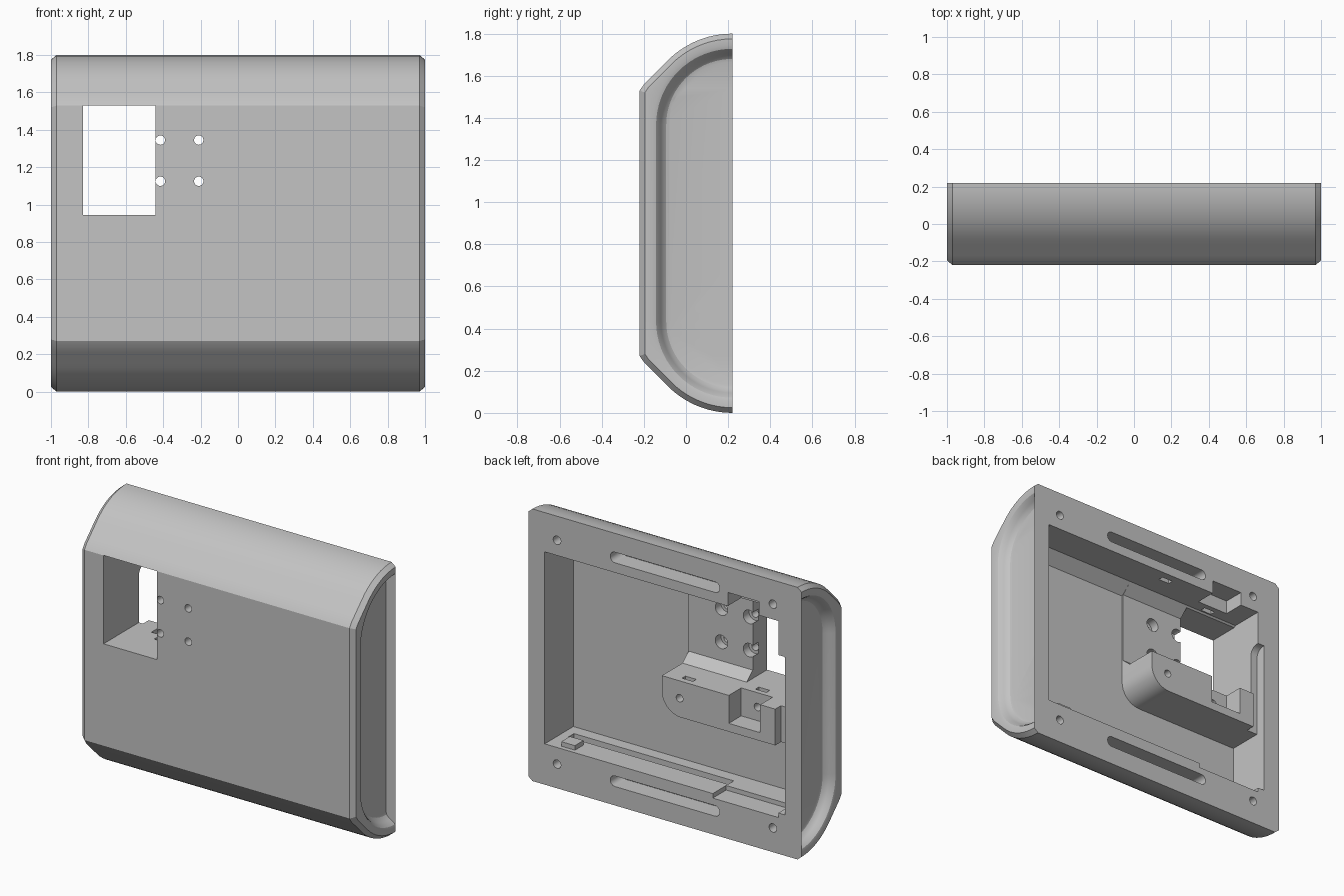
import bpy, bmesh, math

if "Cube" in bpy.data.objects:
    bpy.data.objects.remove(bpy.data.objects["Cube"])

grey = bpy.data.materials.new("plain grey")
grey.diffuse_color = (0.55, 0.55, 0.55, 1)
grey.use_nodes = True
grey.node_tree.nodes["Principled BSDF"].inputs["Base Color"].default_value = grey.diffuse_color


def make(name, bm):
    bmesh.ops.remove_doubles(bm, verts=bm.verts[:], dist=1e-5)
    bmesh.ops.recalc_face_normals(bm, faces=bm.faces[:])
    me = bpy.data.meshes.new(name)
    bm.to_mesh(me)
    bm.free()
    ob = bpy.data.objects.new(name, me)
    bpy.context.collection.objects.link(ob)
    me.materials.append(grey)
    return ob


def loft(name, rings):
    """Closed skin through equal-length rings, capped at both ends."""
    bm = bmesh.new()
    rows = [[bm.verts.new(p) for p in ring] for ring in rings]
    n = len(rows[0])
    for a, b in zip(rows, rows[1:]):
        for i in range(n):
            j = (i + 1) % n
            bm.faces.new((a[i], a[j], b[j], b[i]))
    bm.faces.new(rows[0][::-1])
    bm.faces.new(rows[-1])
    return make(name, bm)


def prism(name, axis, pts, lo, hi):
    """Extrude a 2D outline along an axis: x uses (y,z), y uses (x,z), z uses (x,y)."""
    place = {"x": lambda p, t: (t, p[0], p[1]),
             "y": lambda p, t: (p[0], t, p[1]),
             "z": lambda p, t: (p[0], p[1], t)}[axis]
    return loft(name, [[place(p, t) for p in pts] for t in (lo, hi)])


def rect(u0, u1, v0, v1, r=0.0, seg=6):
    """Rectangle outline with optional rounded corners."""
    if r == 0:
        return [(u0, v0), (u1, v0), (u1, v1), (u0, v1)]
    pts = []
    for cu, cv, start in ((u0 + r, v0 + r, 180), (u1 - r, v0 + r, 270),
                          (u1 - r, v1 - r, 0), (u0 + r, v1 - r, 90)):
        for i in range(seg + 1):
            a = math.radians(start + 90 * i / seg)
            p = (cu + r * math.cos(a), cv + r * math.sin(a))
            if not pts or math.dist(p, pts[-1]) > 1e-5:
                pts.append(p)
    if math.dist(pts[0], pts[-1]) < 1e-5:
        pts.pop()
    return pts


def circle(u, v, r):
    return rect(u - r, u + r, v - r, v + r, r)


def combine(target, other, op):
    mod = target.modifiers.new(op.lower(), "BOOLEAN")
    mod.operation, mod.object, mod.solver = op, other, "EXACT"
    bpy.context.view_layer.objects.active = target
    bpy.ops.object.modifier_apply(modifier=mod.name)
    bpy.data.objects.remove(other)


# Shell: half-capsule outline with chamfered front corners and a rolled end lip
H, BACK, R, DEPTH = 1.8, 0.22, 0.434, 0.44
CZ = H - R
ANGLES = [90 + 5 * i for i in range(14)] + [159.6, 165, 170, 175, 180]


def outline(d, x, rounded):
    half = []
    for deg in ANGLES:
        r = R - d
        if not rounded and deg > 135:
            r = min(r / math.cos(math.radians(deg - 135)),
                    (DEPTH - d) / math.cos(math.radians(180 - deg)))
        a = math.radians(deg)
        y = BACK if deg == 90 else BACK + r * math.cos(a)
        half.append((x, y, CZ + r * math.sin(a)))
    return half + [(x, y, H - z) for x, y, z in reversed(half)]


lip = [(0, .97, False), (.025, 1, False), (.055, 1, True), (.072, .995, True),
       (.085, .98, True), (.095, .962, True), (.107, .945, True),
       (.12, .934, True), (.135, .93, True)]
stations = [(d, -x, f) for d, x, f in reversed(lip)] + lip
shell = loft("case_half_shell", [outline(*s) for s in stations])

# Main cavity, the low side pocket and the open bay at the right end
bay = [(.3, 1.54), (0, 1.54), (-.08, 1.47)]
for name, low, x0, x1 in (("cavity", .27, -.83, .88), ("side_opening", .71, .8, 1.1)):
    combine(shell, prism(name, "x", [(-.08, low), (.3, low)] + bay, x0, x1), "DIFFERENCE")
combine(shell, prism("side_pocket", "x", rect(-.08, .3, .27, .705), -.88, -.8), "DIFFERENCE")

# Mounting pad with sloped edges, and the shelf block below the window
pad = [(-.12, .9), (0, .9), (0, .94), (-.07, 1.0), (-.07, 1.475), (0, 1.54),
       (0, 1.56), (-.12, 1.56)]
combine(shell, prism("mounting_pad", "x", pad, -.6, .03), "UNION")
curve = [(-.11 + .14 * math.sin(math.radians(a)), .845 - .14 * math.cos(math.radians(a)))
         for a in range(0, 91, 10)]
block = [(-.9, .705)] + curve + [(.03, .945), (-.9, .945)]
combine(shell, prism("shelf_block", "y", block, -.1, .21), "UNION")

# Small clip on the lower rail
combine(shell, prism("rail_clip", "x", rect(.1, .19, .2, .3), .68, .78), "UNION")

# Every other cut: name, axis, outline, start, end
cuts = [
    ("window", "y", rect(-.83, -.44, .945, 1.53), -.3, .08),
    ("shelf_notch", "y", rect(-.69, -.46, .76, 1.0), .08, .3),
    ("top_notch", "y", rect(-.69, -.46, 1.5, 1.63), .08, .3),
    ("left_notch_inner", "x", rect(.15, .4, .48, 1.315, .06), -.88, -.8),
    ("left_notch_outer", "x", rect(.175, .4, .5, 1.29, .05), -1.1, -.8),
    ("rail_step", "x", rect(.08, .3, .24, .3), -.83, -.35),
    ("rail_groove", "x", rect(.0, .06, .235, .3), -.35, .82),
    ("shelf_screw", "y", circle(-.1, .83, .025), .05, .3),
    ("notch_screw", "y", circle(-.58, .85, .025), -.02, .3),
    ("tab_slot_a", "z", rect(-.17, -.09, .135, .17), .87, 1.6),
    ("tab_slot_b", "z", rect(-.62, -.54, .01, .045), .87, 1.6),
]
for z in (.305, .43, .555):                      # vent slots in right end wall
    cuts.append(("vent", "x", rect(.1, .4, z - .035, z + .035, .034), .8, 1.0))
for z in (.16, 1.64):                            # rail screw holes and long slots
    for x in (-.79, .79):
        cuts.append(("screw_hole", "y", circle(x, z, .028), .05, .3))
    cuts.append(("long_slot", "y", rect(-.4, .4, z - .035, z + .035, .034), .1, .3))
for x in (-.415, -.21):                          # front mounting holes, counterbored
    for z in (1.125, 1.345):
        cuts.append(("mount_hole", "y", circle(x, z, .025), -.3, .0))
        cuts.append(("counterbore", "y", circle(x, z, .045), -.13, .0))
for c in cuts:
    combine(shell, prism(*c), "DIFFERENCE")

# Smooth rolled surfaces, keep machined edges sharp
bpy.ops.object.select_all(action="DESELECT")
shell.select_set(True)
bpy.context.view_layer.objects.active = shell
bpy.ops.object.shade_smooth_by_angle(angle=math.radians(25))
